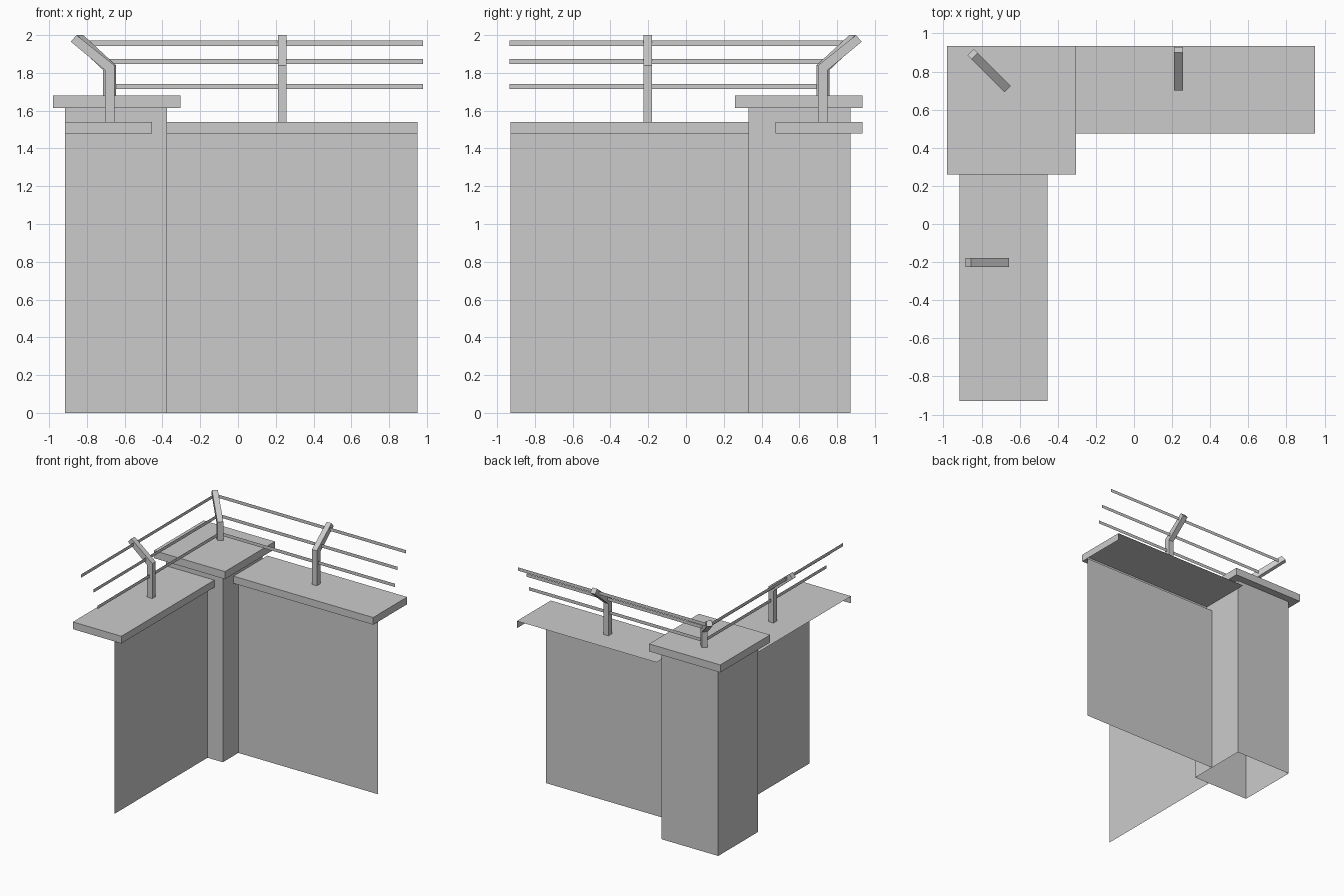
import bpy
from mathutils import Vector

if "Cube" in bpy.data.objects:
    bpy.data.objects.remove(bpy.data.objects["Cube"])


def make(name, verts, faces):
    me = bpy.data.meshes.new(name)
    me.from_pydata(verts, [], faces)
    me.update()
    ob = bpy.data.objects.new(name, me)
    bpy.context.collection.objects.link(ob)
    return ob


def rect(x0, x1, y0, y1, z):
    return [(x0, y0, z), (x1, y0, z), (x1, y1, z), (x0, y1, z)]


# Corner pillar with overhanging cap, open at the base
rings = [rect(-.915, -.375, .33, .87, 0), rect(-.915, -.375, .33, .87, 1.615),
         rect(-.98, -.305, .26, .935, 1.615), rect(-.98, -.305, .26, .935, 1.68)]


def loft(name, rings, top=False):
    faces = [(r * 4 + i, r * 4 + (i + 1) % 4, r * 4 + 4 + (i + 1) % 4, r * 4 + 4 + i)
             for r in range(len(rings) - 1) for i in range(4)]
    if top:
        n = 4 * len(rings) - 4
        faces.append((n, n + 1, n + 2, n + 3))
    return make(name, [v for r in rings for v in r], faces)


loft("corner_pillar", rings[:2])
loft("pillar_cap", rings[1:], True)


# Wall sheet and coping: a = along the wall, b = depth towards the outside
def wall(name, a0, a1, place, flip):
    def sheet(part, prof):
        n = len(prof)
        verts = [place(a, b, z) for a in (a0, a1) for b, z in prof]
        faces = [(i, n + i, n + i + 1, i + 1) for i in range(n - 1)]
        if part == "coping":                     # end skirt
            k = len(verts)
            verts += [place(a1, b, z) for b, z in ((.475, 1.478), (.935, 1.478), (.935, 1.54), (.475, 1.54))]
            faces.append((k, k + 1, k + 2, k + 3))
        if flip:
            faces = [f[::-1] for f in faces]
        make(name + "_" + part, verts, faces)
    sheet("panel", [(.54, 0), (.54, 1.478)])
    sheet("coping", [(.54, 1.478), (.475, 1.478), (.475, 1.54), (.935, 1.54)])


wall("back_wall", -.375, .95, lambda a, b, z: (a, b, z), False)
wall("side_wall", -.33, .93, lambda a, b, z: (.02 - b, -a, z), True)


# Bent fence posts leaning outwards
def post(name, x, y, base, out, reach):
    d = Vector((*out, 0)).normalized()
    s = Vector((-d.y, d.x, 0)) * .023
    prof = [(-.025, base), (.025, base), (.025, 1.815),
            (reach, 1.965), (reach - .03, 2.0), (-.025, 1.84)]
    verts = [Vector((x, y, z)) + d * u + s * k for k in (1, -1) for u, z in prof]
    faces = [(i, 6 + i, 6 + (i + 1) % 6, (i + 1) % 6) for i in range(6)]
    faces += [(5, 2, 1, 0), (5, 4, 3, 2), (6, 7, 8, 11), (8, 9, 10, 11)]
    make(name, verts, [f[::-1] for f in faces])


post("corner_post", -.68, .725, 1.68, (-1, 1), .25)
post("back_post", .234, .725, 1.54, (0, 1), .205)
post("side_post", -.68, -.202, 1.54, (-1, 0), .205)

# Flat ribbon rails meeting at the corner post
for label, z, off in (("lower", 1.728, 0), ("middle", 1.86, .036), ("upper", 1.957, .153)):
    x, y, h = -.68 - off, .725 + off, .014
    make(label + "_back_rail", [(x, y, z - h), (.98, y, z - h), (.98, y, z + h), (x, y, z + h)], [(0, 1, 2, 3)])
    make(label + "_side_rail", [(x, -.935, z - h), (x, y, z - h), (x, y, z + h), (x, -.935, z + h)], [(0, 1, 2, 3)])
